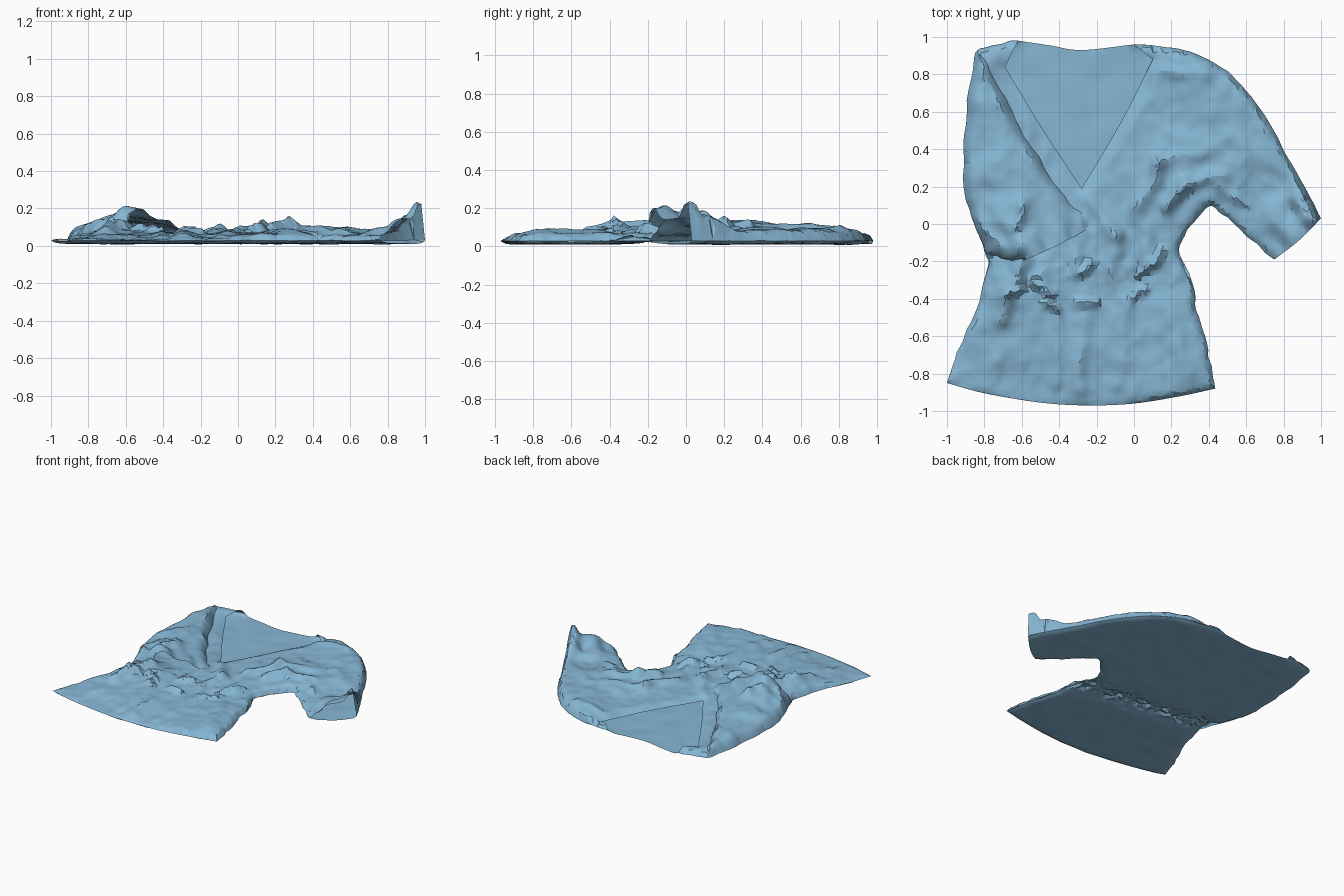
import bpy, math, random
from mathutils import Vector, noise
from mathutils.geometry import delaunay_2d_cdt

if "Cube" in bpy.data.objects:
    bpy.data.objects.remove(bpy.data.objects["Cube"])

random.seed(4)
STEP = 0.02
fabric = bpy.data.materials.new("blue_fabric")
fabric.diffuse_color = (.24, .47, .66, 1)
fabric.use_nodes = True
fabric.node_tree.nodes["Principled BSDF"].inputs["Base Color"].default_value = fabric.diffuse_color


def spline(pts, n=6, crumple=0.0):
    """Catmull-Rom samples through pts, last point left out."""
    p = [Vector(q) for q in pts]
    p = [2 * p[0] - p[1]] + p + [2 * p[-1] - p[-2]]
    out = []
    for i in range(1, len(p) - 2):
        a, b, c, d = p[i - 1:i + 3]
        for k in range(n):
            t = k / n
            q = 0.5 * (2 * b + (c - a) * t + (2 * a - 5 * b + 4 * c - d) * t * t
                       + (3 * b - a - 3 * c + d) * t ** 3)
            if crumple and out:
                q += crumple * noise.noise_vector((q.x * 14, q.y * 14, 0)).xy
            out.append(q)
    return out


def outline(sections):
    """Join sections of (points, sewn, crumple) into a loop and its sewn edges."""
    loop, flags = [], []
    for pts, sewn, crumple in sections:
        s = spline(pts, crumple=crumple)
        loop += s
        flags += [sewn] * len(s)
    segs = [(loop[i], loop[(i + 1) % len(loop)]) for i in range(len(loop))]
    return loop, [s for s, f in zip(segs, flags) if f], segs


def seg_dist(x, y, ax, ay, bx, by):
    dx, dy = bx - ax, by - ay
    t = ((x - ax) * dx + (y - ay) * dy) / (dx * dx + dy * dy + 1e-12)
    t = min(1, max(0, t))
    return math.hypot(x - ax - t * dx, y - ay - t * dy)


def nearest(x, y, segs):
    return min(seg_dist(x, y, a.x, a.y, b.x, b.y) for a, b in segs)


def inside(x, y, loop):
    r = False
    for i in range(len(loop)):
        a, b = loop[i - 1], loop[i]
        if (a.y > y) != (b.y > y) and x < (b.x - a.x) * (y - a.y) / (b.y - a.y) + a.x:
            r = not r
    return r


def anchored(x, y, anchors):
    """Height blended smoothly from nearby anchor points."""
    w = s = 0
    for ax, ay, az in anchors:
        k = 1 / (((x - ax) ** 2 + (y - ay) ** 2) ** 1.6 + 1e-5)
        w += k
        s += k * az
    return s / w


def ridges(x, y, rows):
    """Gaussian folds along segments, wandering a little."""
    x += .03 * noise.noise((x * 7, y * 7, 11))
    y += .03 * noise.noise((x * 7, y * 7, 15))
    return sum(h * math.exp(-(seg_dist(x, y, a, b, c, d) / w) ** 2) for a, b, c, d, w, h in rows)


def wrinkle(x, y):
    crease = .5 - abs(noise.noise((x * 7, y * 4.5, 21))) * 2
    return (0.010 * noise.noise((x * 6, y * 5, 1)) + 0.007 * noise.noise((x * 15, y * 13, 4))
            + 0.003 * noise.noise((x * 35, y * 35, 7)) + .009 * crease)


def cloth(name, shape, height):
    """Fill an outline with an irregular triangle mesh lifted by height(x, y, seam distance)."""
    loop, sewn, segs = shape
    pts = list(loop)
    n = int(1.02 / STEP)
    for i in range(-n, n + 1):
        for j in range(-n, n + 1):
            x = (i + 0.5 * (j % 2)) * STEP + random.uniform(-.3, .3) * STEP
            y = j * STEP + random.uniform(-.3, .3) * STEP
            if inside(x, y, loop) and nearest(x, y, segs) > STEP * 0.45:
                pts.append(Vector((x, y)))
    v, _, f, *_ = delaunay_2d_cdt(pts, [], [list(range(len(loop)))], 1, 1e-6)
    f = [t for t in f if inside(sum(v[i].x for i in t) / 3, sum(v[i].y for i in t) / 3, loop)]
    me = bpy.data.meshes.new(name)
    me.from_pydata([(p.x, p.y, height(p.x, p.y, nearest(p.x, p.y, sewn))) for p in v], [], f)
    me.materials.append(fabric)
    ob = bpy.data.objects.new(name, me)
    bpy.context.collection.objects.link(ob)
    bpy.ops.object.select_all(action='DESELECT')
    ob.select_set(True)
    bpy.context.view_layer.objects.active = ob
    bpy.ops.object.shade_smooth_by_angle(angle=math.radians(25))
    return ob


# Edges of the garment, counter-clockwise
hem = [(-1, -.85), (-.8, -.905), (-.5, -.955), (-.25, -.97), (0, -.96), (.25, -.92), (.435, -.88)]
right_side = [(.435, -.88), (.40, -.7), (.345, -.5), (.31, -.3), (.245, -.13), (.31, 0),
              (.41, .10), (.5, .03), (.75, -.19)]
right_cuff = [(.75, -.19), (.88, -.09), (1, .03)]
shoulder = [(1, .03), (.93, .17), (.81, .38), (.70, .58), (.55, .77), (.4, .88), (.2, .945), (0, .96)]
back_neck = [(0, .96), (-.28, .93), (-.45, .955), (-.62, .98)]
front_neck = [[(0, .96), (.1, .88)], [(.1, .88), (-.07, .545), (-.28, .19)],
              [(-.28, .19), (-.49, .51), (-.69, .84)], [(-.69, .84), (-.62, .98)]]
left_side = [(-.62, .98), (-.78, .955), (-.85, .90), (-.895, .6), (-.91, .2), (-.87, .05), (-.82, -.08),
             (-.78, -.2), (-.80, -.3), (-.85, -.47), (-.93, -.66), (-1, -.85)]

start = [(hem, True, 0), (right_side, True, .014), (right_cuff, False, 0), (shoulder, True, .006)]
finish = [(left_side, True, .012)]
back_shape = outline(start + [(back_neck, False, 0)] + finish)
front_shape = outline(start + [(s, False, 0) for s in front_neck] + finish)

# Resting heights of the front cloth
body = [(-.95, -.83, .035), (-.6, -.91, .035), (-.2, -.93, .04), (.37, -.86, .065), (-.72, -.6, .06),
        (-.3, -.6, .06), (.2, -.6, .065), (-.6, -.3, .09), (0, -.3, .06), (.2, -.2, .07), (-.1, 0, .06),
        (.2, .2, .085), (.1, .6, .065), (.05, .92, .07), (.25, .9, .085), (.4, .7, .09), (.55, .4, .085),
        (.6, .05, .055), (.75, .2, .06), (.72, -.12, .05), (.91, .1, .17), (.83, .06, .09),
        (.9, -.05, .14), (.98, .04, .26), (-.5, .5, .055), (-.74, .9, .07), (-.75, .7, .045),
        (-.65, .1, .04), (-.3, .12, .06), (-.8, .3, .04)]
# Long folds: start, end, width, height
folds = [(-.25, .15, -.11, -.05, .04, .03), (-.11, -.05, -.12, -.3, .04, .028),
         (-.3, .0, -.3, -.25, .035, .02), (.03, .1, .14, .33, .045, .035), (.14, .33, .36, .36, .04, .022),
         (.19, .1, .27, .22, .035, .045), (.27, .22, .5, .26, .04, .025), (.02, .05, .08, -.2, .04, .022),
         (-.62, -.2, -.7, -.5, .055, .045), (-.4, -.5, -.42, -.85, .045, .016),
         (-.27, -.5, -.3, -.88, .04, .022), (-.05, -.4, -.08, -.85, .05, .022),
         (.18, -.45, .28, -.8, .055, .022), (.1, .82, .4, .78, .04, .02), (-.1, .4, .1, .75, .05, .012),
         (.5, .5, .75, .3, .05, .015), (.45, .2, .6, .1, .03, .025), (.2, .5, .4, .4, .05, .015)]
# Gathered puckers along the waist
puckers = [(x - w, y, x + w, y + t, .02, .033) for x, y, w, t in
           [(-.63, -.38, .03, .03), (-.5, -.31, .05, -.06), (-.44, -.43, .04, -.03), (-.25, -.42, .04, 0),
            (-.24, -.26, .03, .04), (.04, -.40, .04, .03), (.05, -.27, .03, .06), (.13, -.21, .02, .07)]]


def seam_z(d):
    return .012 + .016 * math.exp(-d / .02)


def back_z(x, y, d):
    # flat on the ground, lifted and crinkled at the gathered waist
    gather = math.exp(-((y + .22 + .12 * x) / .10) ** 2)
    return (seam_z(d) + .006 * noise.noise((x * 7, y * 7, 2))
            + gather * (.012 + .045 * abs(noise.noise((x * 16, y * 22, 3)))))


neck_edges = [(Vector(a), Vector(b)) for s in front_neck[1:3] for a, b in zip(s, s[1:])]


def front_z(x, y, d):
    h = anchored(x, y, body) + ridges(x, y, folds) + ridges(x, y, puckers) + wrinkle(x, y)
    gather = math.exp(-((y + .25) / .12) ** 2)
    h += gather * .014 * noise.noise((x * 20, y * 24, 9))
    h = .034 + (h - .034) * (1 - .8 * math.exp(-nearest(x, y, neck_edges) / .05))
    return .028 + (max(h, .032) - .028) * (1 - math.exp(-d / .015))


cloth("shirt_back", back_shape, back_z)
cloth("shirt_front", front_shape, front_z)

# Left sleeve folded across the chest
sleeve_shape = outline([
    ([(-.83, -.06), (-.79, -.15), (-.70, -.2), (-.61, -.205)], True, .012),
    ([(-.61, -.205), (-.4, -.11), (-.2, .0)], False, 0),
    ([(-.2, .0), (-.27, .05), (-.37, .15), (-.48, .31), (-.58, .47), (-.69, .67), (-.79, .90)], True, .014),
    ([(-.79, .90), (-.81, .935), (-.85, .90), (-.895, .6), (-.91, .2), (-.87, .05), (-.83, -.06)], True, .012)])
sleeve = [(-.81, .85, .10), (-.77, .6, .115), (-.86, .4, .095), (-.7, .3, .135), (-.86, .15, .10),
          (-.6, .35, .13), (-.62, .05, .155), (-.56, -.15, .21), (-.42, -.08, .14), (-.45, .12, .11),
          (-.3, .0, .09), (-.75, -.1, .13), (-.22, .0, .06)]
sleeve_folds = [(-.8, .8, -.66, .5, .03, .015), (-.6, .1, -.62, -.02, .025, .03),
                (-.55, .35, -.5, .38, .03, .02), (-.85, -.02, -.7, -.12, .03, .02),
                (-.75, .1, -.6, -.1, .04, .015)]


def sleeve_z(x, y, d):
    h = anchored(x, y, sleeve) + ridges(x, y, sleeve_folds) + wrinkle(x, y)
    edge = .028 + .03 * min(1, max(0, (x + .8) / .2))
    return edge + (h - edge) * (1 - math.exp(-d / .025))


cloth("folded_sleeve", sleeve_shape, sleeve_z)
